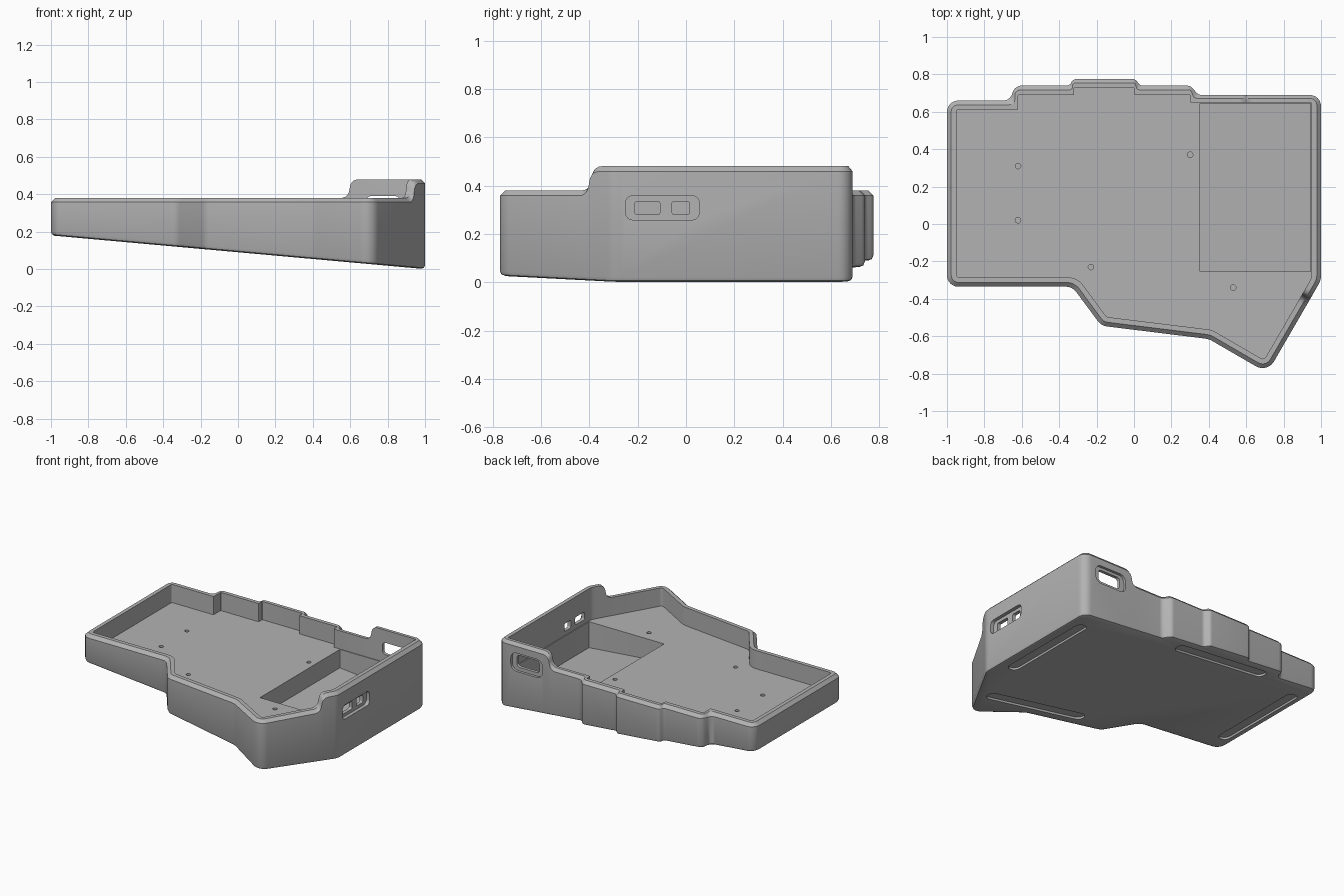
import bpy, bmesh, math
from mathutils import Vector, Matrix

if "Cube" in bpy.data.objects:
    bpy.data.objects.remove(bpy.data.objects["Cube"])

LOW, HIGH, FLOOR = 0.38, 0.48, 0.25

plastic = bpy.data.materials.new("grey_plastic")
plastic.use_nodes = True
plastic.diffuse_color = (0.45, 0.45, 0.45, 1)
plastic.node_tree.nodes["Principled BSDF"].inputs["Base Color"].default_value = (0.45, 0.45, 0.45, 1)


def rounded(corners, n=7):
    """Closed 2D outline with an arc of n points at each (x, y, radius) corner."""
    out = []
    for i, (x, y, r) in enumerate(corners):
        p = Vector((x, y))
        if r == 0:
            out.append(p)
            continue
        d1 = (p - Vector(corners[i - 1][:2])).normalized()
        d2 = (Vector(corners[(i + 1) % len(corners)][:2]) - p).normalized()
        turn = math.atan2(d1.x * d2.y - d1.y * d2.x, d1.dot(d2))
        centre = p + (d2 - d1).normalized() * r / math.cos(turn / 2)
        arm = p - d1 * r * math.tan(abs(turn) / 2) - centre
        out += [centre + Matrix.Rotation(turn * k / (n - 1), 2) @ arm for k in range(n)]
    return out


def loft(name, rings):
    """Closed solid through rings of equal point count, capped at both ends."""
    bm = bmesh.new()
    loops = [[bm.verts.new(p) for p in ring] for ring in rings]
    for a, b in zip(loops, loops[1:]):
        for i in range(len(a)):
            bm.faces.new((a[i - 1], a[i], b[i], b[i - 1]))
    bm.faces.new(loops[0])
    bm.faces.new(loops[-1])
    bmesh.ops.recalc_face_normals(bm, faces=bm.faces)
    mesh = bpy.data.meshes.new(name)
    bm.to_mesh(mesh)
    bm.free()
    obj = bpy.data.objects.new(name, mesh)
    bpy.context.collection.objects.link(obj)
    mesh.materials.append(plastic)
    return obj


def box_outline(u0, u1, v0, v1, r):
    return rounded([(u0, v0, r), (u1, v0, r), (u1, v1, r), (u0, v1, r)])


def base_z(x):
    return 0.09 * (1 - x)


# Rising S-curve of the rim as (distance, height) pairs
rise = [(0.045 * math.sin(a), 0.045 * (1 - math.cos(a)))
        for a in (math.radians(16 * k) for k in range(6))]
span = 2 * rise[-1][0] + 0.005
rise += [(span - d, HIGH - LOW - h) for d, h in reversed(rise)]

# Matching outer and inner corners: (outer x, y, r, inner x, y, r, rim height)
S = 0.005
left_and_back = [
    (-1, -.335, .06, -.95, -.285, .015, LOW),
    (-1, .66, .06, -.95, .61, .01, LOW),
    (-.665, .66, .05, -.62, .61, S, LOW),
    (-.635, .74, .05, -.62, .69, S, LOW),
    (-.345, .74, .03, -.32, .69, S, LOW),
    (-.325, .775, .03, -.32, .73, S, LOW),
    (.005, .775, .03, 0, .73, S, LOW),
    (.035, .74, .03, 0, .69, S, LOW),
    (.30, .74, .04, .30, .69, S, LOW),
    (.345, .69, .04, .30, .65, S, LOW)]
back_rise = [(.55 + d, .69, 0, .55 + d, .65, 0, LOW + h) for d, h in rise]
right_side = [
    (1, .69, .06, .95, .65, .01, HIGH),
    (1, -.30, .1, .95, -.287, .08, HIGH)]
front_fall = []
for d, h in rise:
    x, y = .965 - .5 * d, -.361 - .866 * d
    front_fall.append((x, y, 0, x - .043, y + .025, 0, HIGH - h))
front = [
    (.713, -.796, .07, .695, -.728, .02, LOW),
    (.40, -.615, .1, .416, -.566, .1, LOW),
    (-.175, -.544, .07, -.147, -.497, .03, LOW),
    (-.33, -.335, .07, -.303, -.285, .1, LOW)]
corners = left_and_back + back_rise + right_side + front_fall + front

outer = rounded([c[:3] for c in corners])
inner = rounded([c[3:6] for c in corners])
rim = [c[6] for c in corners for _ in range(7 if c[2] else 1)]


def ring(blend, height):
    pts = [o.lerp(i, blend) for o, i in zip(outer, inner)]
    return [(p.x, p.y, height(p.x, h)) for p, h in zip(pts, rim)]


# Tray shell: sloped underside, rounded foot edge, chamfered rim, level floor
case = loft("case_shell", [
    ring(.4, lambda x, h: base_z(x)),
    ring(.12, lambda x, h: base_z(x) + .006),
    ring(0, lambda x, h: base_z(x) + .02),
    ring(0, lambda x, h: h - .022),
    ring(.45, lambda x, h: h),
    ring(1, lambda x, h: h),
    ring(1, lambda x, h: FLOOR)])

cutters = []


def cut_z(name, outline, low, high):
    cutters.append(loft(name, [[(p.x, p.y, f(p.x)) for p in outline] for f in (low, high)]))


def cut_x(name, outline, x0, x1):
    cutters.append(loft(name, [[(x, p.x, p.y) for p in outline] for x in (x0, x1)]))


def cut_y(name, outline, y0, y1):
    cutters.append(loft(name, [[(p.x, y, p.y) for p in outline] for y in (y0, y1)]))


# Deep pocket in the floor
cut_z("pocket", box_outline(.352, .944, -.255, .645, .004),
      lambda x: base_z(x) + .06, lambda x: FLOOR + .02)

# Screw holes
for x, y in ((-.62, .31), (-.62, .02), (-.23, -.23), (.30, .37), (.53, -.34)):
    hole = [Vector((x + .015 * math.cos(k * math.pi / 8), y + .015 * math.sin(k * math.pi / 8)))
            for k in range(16)]
    cut_z("screw_hole", hole, lambda x: FLOOR - .04, lambda x: FLOOR + .02)

# Recessed side ports
cut_x("side_recess", box_outline(-.25, .055, .258, .358, .03), .975, 1.1)
cut_x("side_port_wide", box_outline(-.212, -.108, .28, .335, .01), .9, 1.1)
cut_x("side_port_narrow", box_outline(-.058, .014, .28, .335, .01), .9, 1.1)

# Recessed back port
cut_y("back_recess", box_outline(.65, .90, .28, .41, .045), .672, .8)
cut_y("back_port", box_outline(.685, .865, .305, .39, .025), .6, .8)

# Shallow stadium grooves for the feet under the base
for x, y, angle in ((.89, .19, 90), (.41, -.50, -7), (-.19, .645, 0), (-.91, .16, 90)):
    turn = Matrix.Rotation(math.radians(angle), 2)
    groove = [turn @ p + Vector((x, y)) for p in box_outline(-.37, .37, -.042, .042, .0415)]
    cut_z("foot_groove", groove, lambda x: base_z(x) - .05, lambda x: base_z(x) + .015)

# Apply every cut, then drop the cutters
bpy.context.view_layer.objects.active = case
for cutter in cutters:
    cutter.hide_render = True
    mod = case.modifiers.new(cutter.name, 'BOOLEAN')
    mod.operation, mod.solver, mod.object = 'DIFFERENCE', 'EXACT', cutter
    bpy.ops.object.modifier_apply(modifier=mod.name)
for cutter in cutters:
    bpy.data.objects.remove(cutter)

bpy.ops.object.select_all(action='DESELECT')
case.select_set(True)
bpy.ops.object.shade_smooth_by_angle(angle=math.radians(30))
